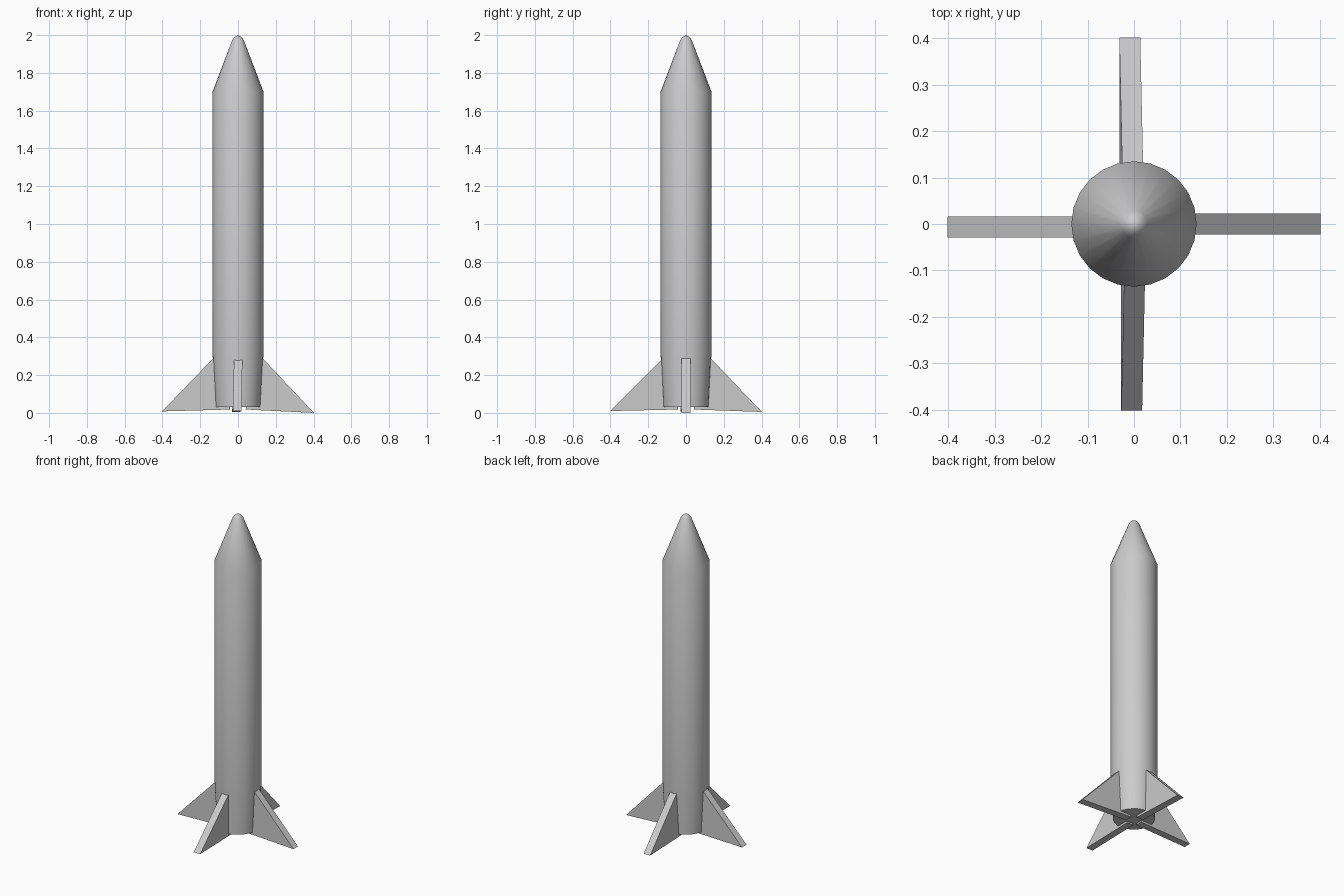
import bpy, bmesh, math
from mathutils import Matrix, Vector

if "Cube" in bpy.data.objects:
    bpy.data.objects.remove(bpy.data.objects["Cube"])

SIDES = 24
FIN_WIDTH = 0.045


def add_object(name, bm):
    bmesh.ops.recalc_face_normals(bm, faces=bm.faces)
    mesh = bpy.data.meshes.new(name)
    bm.to_mesh(mesh)
    bm.free()
    obj = bpy.data.objects.new(name, mesh)
    bpy.context.collection.objects.link(obj)
    return obj


def lathe(name, profile):
    bm = bmesh.new()
    verts = [bm.verts.new((r, 0, z)) for r, z in profile]
    edges = [bm.edges.new(pair) for pair in zip(verts, verts[1:])]
    bmesh.ops.spin(bm, geom=verts + edges, cent=(0, 0, 0), axis=(0, 0, 1),
                   angle=math.tau, steps=SIDES, use_merge=True)
    bmesh.ops.remove_doubles(bm, verts=bm.verts, dist=1e-4)
    return add_object(name, bm)


def fin(name, angle, tip_z, top_z, tip_shift, top_shift):
    # Triangle in the radial plane, extruded sideways with a slight lean
    corners = [(0.04, tip_shift, 0.018), (0.402, tip_shift, tip_z),
               (0.13, top_shift, top_z)]
    bm = bmesh.new()
    half = Vector((0, FIN_WIDTH / 2, 0))
    face = bm.faces.new([bm.verts.new(Vector(c) - half) for c in corners])
    ext = bmesh.ops.extrude_face_region(bm, geom=[face], use_keep_orig=True)
    moved = [g for g in ext["geom"] if isinstance(g, bmesh.types.BMVert)]
    bmesh.ops.translate(bm, verts=moved, vec=half * 2)
    bmesh.ops.rotate(bm, verts=bm.verts, cent=(0, 0, 0),
                     matrix=Matrix.Rotation(math.radians(angle), 3, 'Z'))
    return add_object(name, bm)


# Fuselage: capped, slightly tapered tail, straight tube, blunt nose cone
body = lathe("rocket_body", [(0, 0.03), (0.12, 0.03), (0.135, 0.32),
                             (0.135, 1.70), (0.03, 1.975), (0.018, 1.99),
                             (0, 2.0)])
bpy.context.view_layer.objects.active = body
body.select_set(True)
bpy.ops.object.shade_smooth_by_angle(angle=math.radians(40))

# Four tail fins, each leaning a little
fin("right_fin", 0, 0.0, 0.29, 0.0, 0.0)
fin("back_fin", 90, 0.005, 0.29, 0.009, 0.003)
fin("left_fin", 180, 0.008, 0.29, 0.0065, 0.0065)
fin("front_fin", 270, 0.01, 0.28, -0.005, 0.001)
